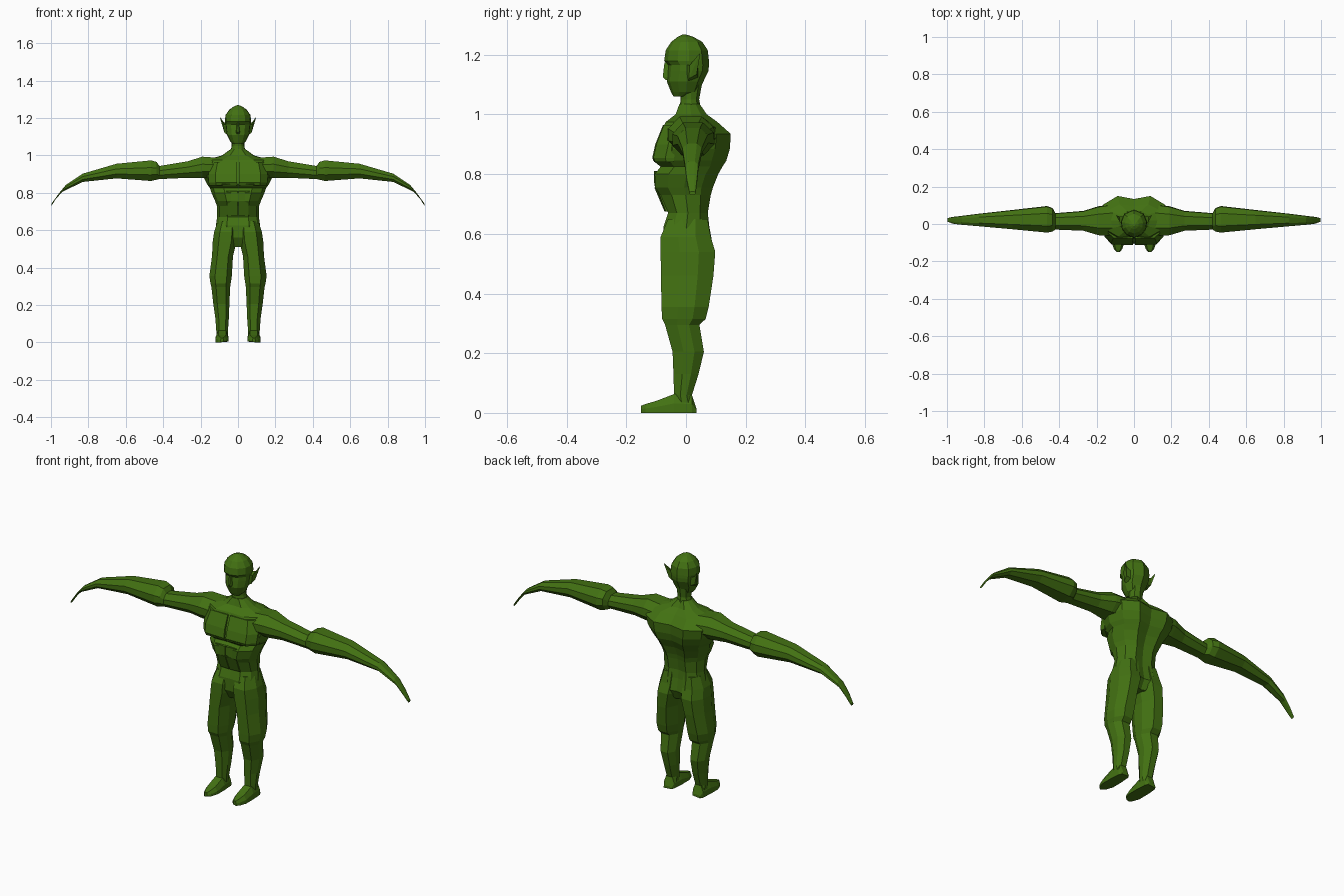
import bpy, bmesh
from mathutils import Vector

green = bpy.data.materials.new("moss green")
green.diffuse_color = (0.055, 0.165, 0.006, 1)


def loft(name, rings, mirror=False):
    """Skin a list of equal-length rings, cap both ends."""
    bm = bmesh.new()
    loops = [[bm.verts.new(p) for p in r] for r in rings]
    n = len(loops[0])
    for a, b in zip(loops, loops[1:]):
        for i in range(n):
            j = (i + 1) % n
            bm.faces.new((a[i], a[j], b[j], b[i]))
    bm.faces.new(loops[0])
    bm.faces.new(loops[-1])
    bmesh.ops.recalc_face_normals(bm, faces=bm.faces[:])
    me = bpy.data.meshes.new(name)
    bm.to_mesh(me)
    bm.free()
    ob = bpy.data.objects.new(name, me)
    bpy.context.collection.objects.link(ob)
    me.materials.append(green)
    if mirror:
        ob.modifiers.new("mirror", 'MIRROR')
    return ob


# Cross-section shapes: (side fraction, front-to-back fraction)
BODY = [(0, .02), (.5, 0), (.88, .22), (1, .5), (.85, .8), (.45, 1), (0, .93)]
BODY += [(-s, t) for s, t in BODY[-2:0:-1]]
HEAD = [(0, 0), (.55, .08), (.92, .3), (1, .55), (.75, .85), (0, 1)]
HEAD += [(-s, t) for s, t in HEAD[-2:0:-1]]
LIMB = [(-.55, 0), (.5, 0), (1, .35), (.95, .7), (.45, 1), (-.5, 1), (-1, .65), (-1, .3)]


def upright(shape, rows):
    """Rows: z, centre x, half width, front y, back y."""
    return [[Vector((cx + s * hw, yf + t * (yb - yf), z)) for s, t in shape]
            for z, cx, hw, yf, yb in rows]


# Torso with overhanging chest, waist and pelvis
loft("torso", upright(BODY, [
    (1.035, 0, .037, -.022, .046), (1.0, 0, .085, -.035, .07),
    (.975, 0, .17, -.068, .105), (.935, 0, .195, -.085, .15),
    (.885, 0, .185, -.10, .147), (.845, 0, .165, -.11, .135),
    (.825, 0, .15, -.085, .122), (.80, 0, .142, -.105, .108),
    (.755, 0, .122, -.103, .09), (.73, 0, .113, -.085, .083),
    (.67, 0, .112, -.06, .073), (.625, 0, .118, -.075, .078),
    (.56, 0, .115, -.075, .09), (.51, 0, .05, -.045, .06)]))

# Neck
loft("neck", upright(HEAD, [(1.02, 0, .04, -.022, .05), (1.05, 0, .034, -.018, .044),
                            (1.11, 0, .037, -.025, .055)]))

# Head from chin to crown, with recessed eye line
loft("head", upright(HEAD, [
    (1.06, 0, .026, -.042, .005), (1.075, 0, .042, -.05, .042),
    (1.11, 0, .06, -.064, .058), (1.145, 0, .066, -.062, .075),
    (1.165, 0, .067, -.06, .077), (1.18, 0, .07, -.073, .077),
    (1.215, 0, .067, -.068, .073), (1.243, 0, .048, -.05, .055),
    (1.26, 0, .025, -.028, .025), (1.268, 0, .006, -.012, .0)]))

# Nose
loft("nose", upright([(-1, 1), (-.4, 0), (.4, 0), (1, 1)], [
    (1.115, 0, .013, -.068, -.045), (1.125, 0, .014, -.078, -.045),
    (1.175, 0, .007, -.072, -.045)]))

# Pointed ears
loft("ear", [
    [(.055, -.005, 1.165), (.055, .005, 1.11), (.055, .04, 1.125), (.055, .04, 1.17)],
    [(.077, .012, 1.165), (.072, .01, 1.12), (.077, .036, 1.135), (.077, .04, 1.178)],
    [(.095, .044, 1.203), (.094, .044, 1.198), (.096, .047, 1.2), (.096, .047, 1.205)]],
    mirror=True)

# Chest muscles, split by a narrow groove
loft("chest_muscle", upright([(-1, 0), (.5, .05), (1, .6), (1, 1), (-1, 1)], [
    (.84, .08, .074, -.106, -.04), (.855, .081, .076, -.113, -.04),
    (.90, .083, .076, -.103, -.03), (.965, .075, .068, -.077, -.02)]), mirror=True)

# Stomach muscles
for z0, z1, w, y0, y1 in ((.76, .81, .036, -.106, -.108), (.675, .755, .032, -.072, -.106)):
    loft("stomach_muscle", upright([(-1, 0), (.7, .1), (1, 1), (-1, 1)], [
        (z0, w + .002, w, y0, -.03), (z1, w + .002, w, y1, -.03)]), mirror=True)

# Arms: x, bottom z, top z, front y, back y, curving down to the fingertips
ARM = [(.08, .885, .985, -.065, .11), (.19, .878, .993, -.06, .095),
       (.27, .88, .968, -.036, .07), (.42, .873, .943, -.03, .058),
       (.435, .87, .965, -.04, .085), (.465, .863, .973, -.046, .096),
       (.65, .877, .955, -.028, .075), (.83, .858, .902, -.012, .055),
       (.93, .805, .842, -.003, .042), (.965, .765, .80, .002, .038),
       (.997, .73, .742, .012, .032)]
loft("arm", [[Vector((x + (.02 * (.5 - t) if x > .9 and x < .99 else 0),
                      (yf + yb) / 2 + s * (yb - yf) / 2, zb + t * (zt - zb)))
              for s, t in LIMB] for x, zb, zt, yf, yb in ARM], mirror=True)

# Legs from hip to ankle
loft("leg", upright(LIMB, [
    (.65, .058, .05, -.06, .072), (.59, .066, .062, -.085, .083),
    (.54, .071, .064, -.085, .098), (.46, .083, .056, -.084, .092),
    (.355, .093, .06, -.082, .076), (.315, .093, .054, -.08, .066),
    (.295, .092, .05, -.07, .045), (.205, .089, .043, -.045, .06),
    (.13, .085, .036, -.042, .042), (.06, .085, .031, -.04, .02),
    (.02, .085, .03, -.035, .03)]), mirror=True)

# Feet: y, half width, top z
loft("foot", [[(.085 - w, y, .004), (.085 + w, y, .0), (.085 + w, y, h * .5),
               (.085 + .6 * w, y, h), (.085 - .6 * w, y, h), (.085 - w, y, h * .5)]
              for y, w, h in ((.035, .022, .015), (.02, .03, .06), (-.04, .034, .063),
                              (-.10, .034, .04), (-.135, .022, .03), (-.15, .008, .024))],
     mirror=True)
